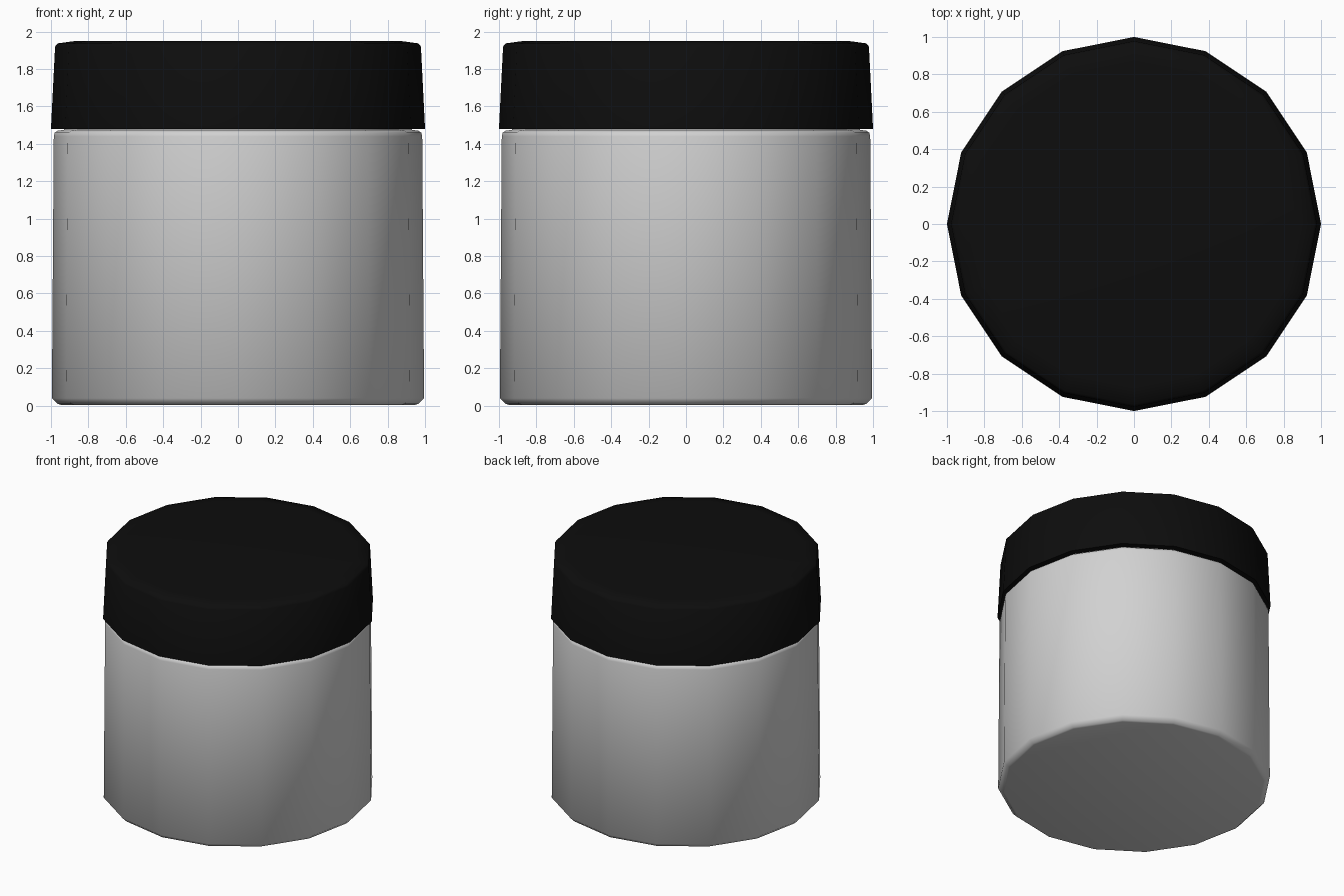
import bpy, bmesh, math

if "Cube" in bpy.data.objects:
    bpy.data.objects.remove(bpy.data.objects["Cube"])

SIDES = 16


def material(name, rgb):
    m = bpy.data.materials.new(name)
    m.diffuse_color = (*rgb, 1)
    m.use_nodes = True
    m.node_tree.nodes["Principled BSDF"].inputs["Base Color"].default_value = m.diffuse_color
    return m


def lathe(name, profile, mat):
    """Revolve (radius, z) points round z; radius 0 closes the surface."""
    bm = bmesh.new()
    rings = []
    for r, z in profile:
        if r == 0:
            rings.append([bm.verts.new((0, 0, z))] * SIDES)
        else:
            rings.append([bm.verts.new((r * math.cos(2 * math.pi * i / SIDES),
                                        r * math.sin(2 * math.pi * i / SIDES), z))
                          for i in range(SIDES)])
    for a, b in zip(rings, rings[1:]):
        for i in range(SIDES):
            j = (i + 1) % SIDES
            bm.faces.new(list(dict.fromkeys((a[i], a[j], b[j], b[i]))))
    bmesh.ops.recalc_face_normals(bm, faces=bm.faces)
    mesh = bpy.data.meshes.new(name)
    bm.to_mesh(mesh)
    bm.free()
    mesh.materials.append(mat)
    ob = bpy.data.objects.new(name, mesh)
    bpy.context.collection.objects.link(ob)
    bpy.context.view_layer.objects.active = ob
    ob.select_set(True)
    bpy.ops.object.shade_smooth_by_angle(angle=math.radians(50))
    ob.select_set(False)
    return ob


grey = material("pale grey", (0.64, 0.64, 0.64))
black = material("black", (0.004, 0.004, 0.004))

# Hollow jar: base, wall, shoulder, neck hidden in the lid, inner wall and floor
lathe("jar", [(0, 0.005), (0.95, 0.005), (0.965, 0.01), (0.995, 0.04), (0.985, 1.44),
              (0.98, 1.46), (0.965, 1.47), (0.93, 1.475), (0.93, 1.85), (0.90, 1.85),
              (0.91, 1.44), (0.915, 0.045), (0, 0.045)], grey)

# Screw lid: open shell with a softened top edge
lathe("lid", [(0, 1.95), (0.87, 1.95), (0.965, 1.937), (0.978, 1.92), (1.0, 1.48),
              (0.95, 1.48), (0.95, 1.88), (0, 1.88)], black)
